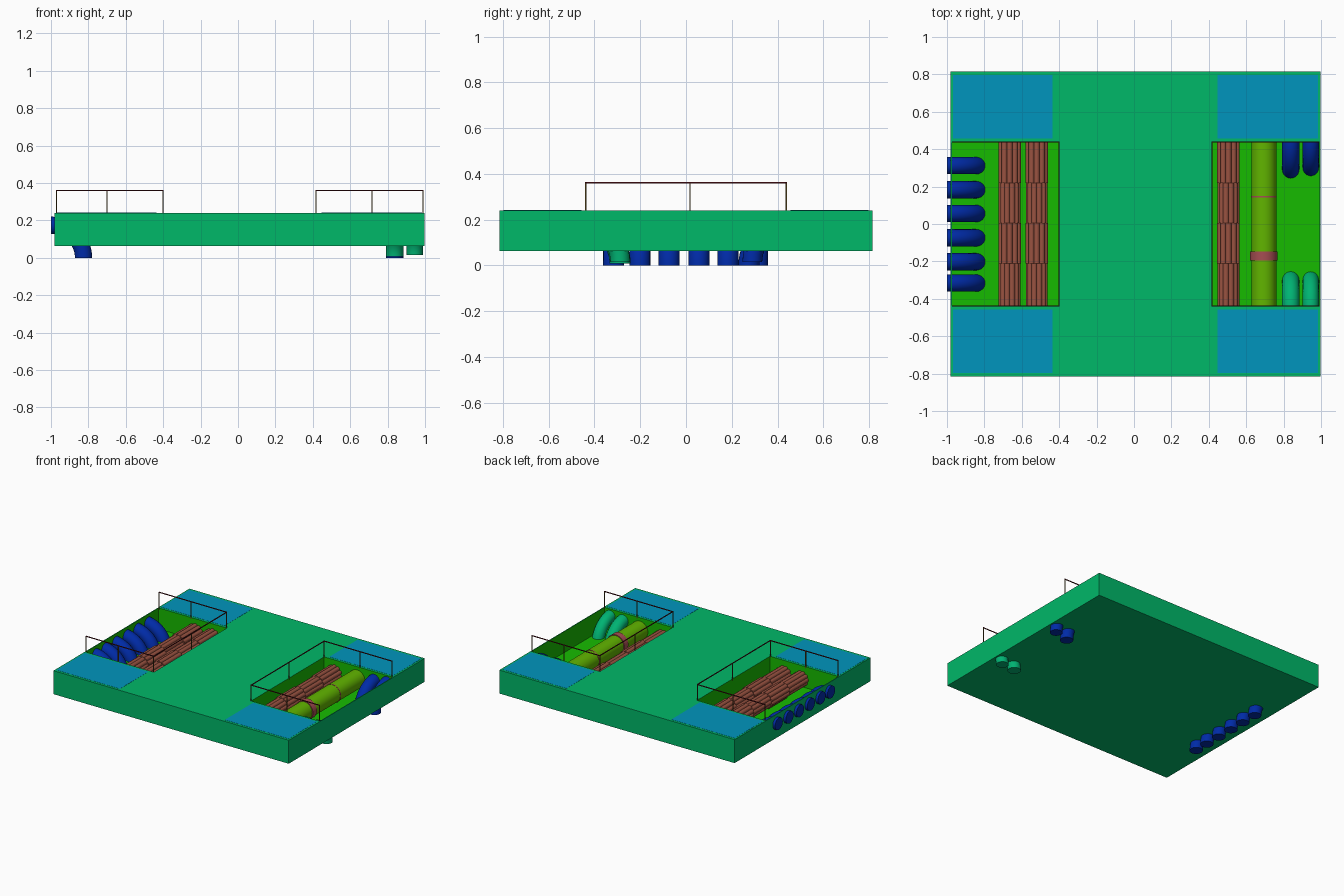
import bpy, bmesh, math
from mathutils import Matrix, Vector

if "Cube" in bpy.data.objects:
    bpy.data.objects.remove(bpy.data.objects["Cube"], do_unlink=True)


def material(name, rgb):
    m = bpy.data.materials.new(name)
    m.use_nodes = True
    m.diffuse_color = (*rgb, 1)
    m.node_tree.nodes["Principled BSDF"].inputs["Base Color"].default_value = (*rgb, 1)
    return m


GREEN = material("platform_green", (0, 0.48, 0.14))
PIT = material("pit_green", (0.008, 0.5, 0))
PANEL = material("panel_blue", (0, 0.3, 0.51))
BLUE = material("pipe_blue", (0, 0.024, 0.39))
MINT = material("pipe_mint", (0, 0.45, 0.17))
BROWN = material("bundle_brown", (0.32, 0.085, 0.052))
LIME = material("pipe_lime", (0.12, 0.46, 0))
ROSE = material("collar_rose", (0.38, 0.075, 0.085))
RAIL = material("rail_maroon", (0.1, 0.006, 0.01))
POST = material("post_brown", (0.11, 0.07, 0.012))

TOP, BOTTOM, FLOOR = 0.24, 0.062, 0.08
PIT_Y = 0.438


def finish(name, bm, mat, smooth=False):
    me = bpy.data.meshes.new(name)
    bmesh.ops.recalc_face_normals(bm, faces=bm.faces)
    bm.to_mesh(me)
    bm.free()
    ob = bpy.data.objects.new(name, me)
    bpy.context.collection.objects.link(ob)
    me.materials.append(mat)
    if smooth:
        smooth_object(ob)
    return ob


def smooth_object(ob):
    bpy.ops.object.select_all(action='DESELECT')
    ob.select_set(True)
    bpy.context.view_layer.objects.active = ob
    bpy.ops.object.shade_smooth_by_angle(angle=math.radians(40))


def add_box(bm, lo, hi):
    lo, hi = Vector(lo), Vector(hi)
    size = hi - lo
    bmesh.ops.create_cube(bm, size=1, matrix=Matrix.Translation((lo + hi) / 2)
                          @ Matrix.Diagonal((*size, 1)))


def box(name, lo, hi, mat):
    bm = bmesh.new()
    add_box(bm, lo, hi)
    return finish(name, bm, mat)


def add_rod(bm, x, z, y0, y1, r, sides):
    """Cylinder lying along y."""
    bmesh.ops.create_cone(bm, cap_ends=True, segments=sides, radius1=r, radius2=r,
                          depth=y1 - y0,
                          matrix=Matrix.Translation((x, (y0 + y1) / 2, z))
                          @ Matrix.Rotation(math.pi / 2, 4, 'X'))


def elbow(name, centre, outward, radius, r, mat, sides=24, steps=14):
    """Quarter-ring pipe going from level at the wall to straight down."""
    bm = bmesh.new()
    out = Vector(outward)
    up = Vector((0, 0, 1))
    side = out.cross(up)
    rings = []
    for i in range(steps + 1):
        a = math.pi / 2 * i / steps
        radial = out * math.sin(a) + up * math.cos(a)
        mid = Vector(centre) + radial * radius
        ring = []
        for k in range(sides):
            t = 2 * math.pi * k / sides
            ring.append(bm.verts.new(mid + (radial * math.cos(t) + side * math.sin(t)) * r))
        rings.append(ring)
    for a, b in zip(rings, rings[1:]):
        for k in range(sides):
            n = (k + 1) % sides
            bm.faces.new((a[k], a[n], b[n], b[k]))
    bm.faces.new(rings[0])
    bm.faces.new(rings[-1])
    return finish(name, bm, mat, True)


# Platform with two sunken pits
platform = box("platform", (-0.98, -0.816, BOTTOM), (0.998, 0.816, TOP), GREEN)
platform.data.materials.append(PIT)
pits = {"right": (-0.974, -0.40), "left": (0.418, 0.992)}
for x0, x1 in pits.values():
    cutter = box("pit_cutter", (x0, -PIT_Y, FLOOR), (x1, PIT_Y, TOP + 0.1), PIT)
    mod = platform.modifiers.new("pit", 'BOOLEAN')
    mod.operation = 'DIFFERENCE'
    mod.solver = 'EXACT'
    mod.object = cutter
    bpy.context.view_layer.update()
    graph = bpy.context.evaluated_depsgraph_get()
    cut = bpy.data.meshes.new_from_object(platform.evaluated_get(graph))
    platform.modifiers.clear()
    platform.data = cut
    bpy.data.objects.remove(cutter, do_unlink=True)
for f in platform.data.polygons:
    c = f.center
    inside = BOTTOM + 0.005 < c.z < TOP - 0.005 and abs(c.y) < PIT_Y + 0.01
    f.material_index = int(inside and -0.977 < c.x < 0.995)

# Blue corner panels
for name, (x0, x1) in {"right": (-0.968, -0.435), "left": (0.447, 0.984)}.items():
    for end, s in (("front", -1), ("back", 1)):
        y0, y1 = sorted((s * 0.457, s * 0.797))
        box(f"{end}_{name}_panel", (x0, y0, TOP - 0.002), (x1, y1, TOP + 0.001), PANEL)

# Railings on three sides of each pit
T = 0.0025
for name, (outer, middle, inner) in {"right": (-0.97, -0.70, -0.402),
                                     "left": (0.99, 0.717, 0.418)}.items():
    rails, posts = bmesh.new(), bmesh.new()
    x0, x1 = sorted((outer, inner))
    spots = [(inner, 0.018)]
    for y in (-PIT_Y, PIT_Y):
        add_box(rails, (x0 - T, y - T, 0.357), (x1 + T, y + T, 0.363))
        spots += [(x, y) for x in (outer, middle, inner)]
    add_box(rails, (inner - T, T - PIT_Y, 0.357), (inner + T, PIT_Y - T, 0.363))
    for x, y in spots:
        add_box(posts, (x - T, y - T, TOP - 0.01), (x + T, y + T, 0.357))
    finish(f"{name}_handrail", rails, RAIL)
    finish(f"{name}_rail_posts", posts, POST)

# Bundles of thin rods, in four lengths turned against each other
cuts = (-PIT_Y, -0.21, 0.005, 0.22, PIT_Y)
for i, x in enumerate((-0.665, -0.52, 0.505)):
    bm = bmesh.new()
    for j, (y0, y1) in enumerate(zip(cuts, cuts[1:])):
        spread = 0.047 if j % 2 else 0.043
        add_rod(bm, x, 0.142, y0, y1, 0.038, 12)
        for k in range(10):
            a = 2 * math.pi * (k + 0.5 * (j % 2)) / 10
            add_rod(bm, x + spread * math.cos(a), 0.142 + spread * math.sin(a),
                    y0, y1, 0.016, 10)
    finish(f"rod_bundle_{i + 1}", bm, BROWN, True)

# Large lime pipe with collars
for name, y0, y1, r, mat in (("main_pipe", -PIT_Y, PIT_Y, 0.067, LIME),
                             ("wide_collar", -0.195, -0.148, 0.073, ROSE),
                             ("thin_collar", 0.142, 0.149, 0.069, ROSE)):
    bm = bmesh.new()
    add_rod(bm, 0.694, 0.148, y0, y1, r, 32)
    finish(name, bm, mat, True)

# Elbow pipes through the outer wall
for i, y in enumerate((-0.316, -0.202, -0.074, 0.056, 0.183, 0.312)):
    elbow(f"wall_elbow_{i + 1}", (-1.0, y, 0), (1, 0, 0), 0.174, 0.046, BLUE)

# Elbow pipes at the ends of the other pit
for i, (x, drop) in enumerate(((0.838, 0), (0.945, 0.015))):
    r = 0.046 - 0.003 * i
    elbow(f"back_elbow_{i + 1}", (x, 0.45 + 0.015 * i, drop), (0, -1, 0), 0.175, r, BLUE)
    elbow(f"front_elbow_{i + 1}", (x, -0.46, 0.008 + drop * 0.5), (0, 1, 0), 0.172, r, MINT)
